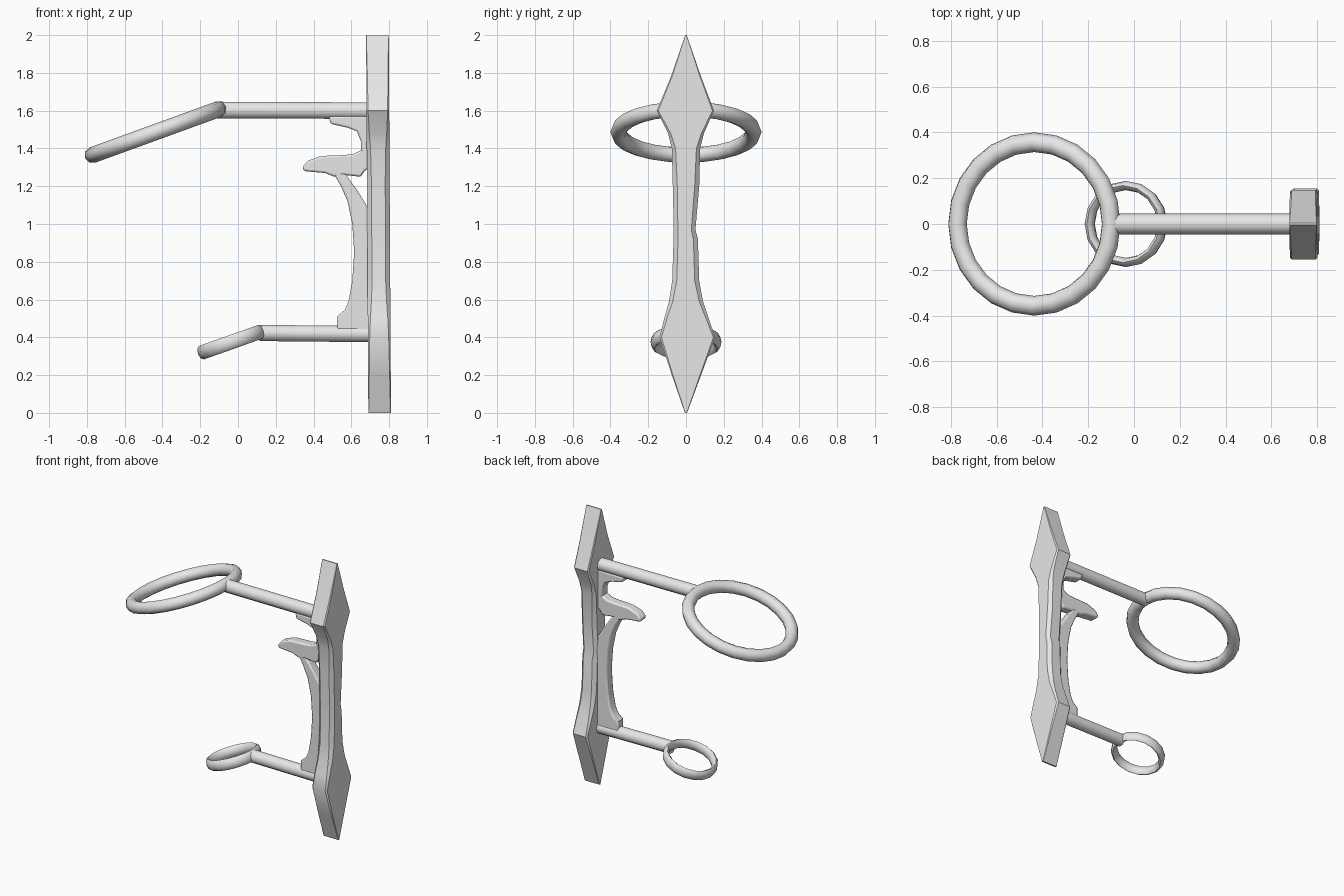
import bpy
import bmesh
import math
from mathutils import Vector, Matrix

cube = bpy.data.objects.get("Cube")
if cube:
    bpy.data.objects.remove(cube, do_unlink=True)

# Single plain grey finish
grey = bpy.data.materials.new("plain_grey")
grey.use_nodes = True
COLOUR = (0.8, 0.8, 0.8, 1)
grey.diffuse_color = COLOUR
grey.node_tree.nodes["Principled BSDF"].inputs["Base Color"].default_value = COLOUR


def finish(name, bm, angle=40):
    """Turn a bmesh into a smooth shaded object that keeps its sharp edges."""
    bmesh.ops.recalc_face_normals(bm, faces=bm.faces[:])
    mesh = bpy.data.meshes.new(name)
    bm.to_mesh(mesh)
    bm.free()
    mesh.materials.append(grey)
    obj = bpy.data.objects.new(name, mesh)
    bpy.context.collection.objects.link(obj)
    bpy.ops.object.select_all(action="DESELECT")
    obj.select_set(True)
    bpy.context.view_layer.objects.active = obj
    bpy.ops.object.shade_smooth_by_angle(angle=math.radians(angle))
    return obj


def skin(name, sections, closed=False, angle=40):
    """Bridge a row of equal sections, capping the ends unless closed."""
    bm = bmesh.new()
    loops = [[bm.verts.new(p) for p in s] for s in sections]
    pairs = list(zip(loops, loops[1:]))
    if closed:
        pairs.append((loops[-1], loops[0]))
    else:
        bm.faces.new(loops[0])
        bm.faces.new(loops[-1])
    n = len(loops[0])
    for a, b in pairs:
        for i in range(n):
            j = (i + 1) % n
            bm.faces.new((a[i], a[j], b[j], b[i]))
    return finish(name, bm, angle)


def turn(i, n):
    a = math.tau * i / n
    return math.cos(a), math.sin(a)


def ring(name, centre, radius, wide, tall, tilt, steps, sides=8):
    """Hoop with an oval tube, tipped down away from the plate."""
    move = Matrix.Translation(centre) @ Matrix.Rotation(-math.radians(tilt), 4, "Y")
    sections = []
    for i in range(steps):
        c, s = turn(i, steps)
        loop = []
        for k in range(sides):
            u, v = turn(k, sides)
            r = radius + wide * u
            loop.append(move @ Vector((r * c, r * s, tall * v)))
        sections.append(loop)
    skin(name, sections, closed=True, angle=60)


def arm(name, start, end, radius, sides=10):
    """Level rod along x; start and end are (x, z)."""
    sections = []
    for x, z in (start, end):
        circle = [turn(k, sides) for k in range(sides)]
        sections.append([(x, radius * u, z + radius * v) for u, v in circle])
    skin(name, sections, angle=50)


def slab(name, outline, half, bevel):
    """Side profile in x and z, given thickness in y and softened edges."""
    bm = bmesh.new()
    face = bm.faces.new([bm.verts.new((x, -half, z)) for x, z in outline])
    out = bmesh.ops.extrude_face_region(bm, geom=[face])
    moved = [v for v in out["geom"] if isinstance(v, bmesh.types.BMVert)]
    bmesh.ops.translate(bm, verts=moved, vec=(0, 2 * half, 0))
    obj = finish(name, bm)
    mod = obj.modifiers.new("soft_edges", "BEVEL")
    mod.width = bevel
    mod.segments = 2
    mod.limit_method = "ANGLE"
    mod.angle_limit = math.radians(50)


# Back plate: height, right edge, left edge, corner cut
stations = [
    (0.0, -0.006, 0.006, 0.002), (0.2, -0.075, 0.08, 0.006),
    (0.4, -0.14, 0.155, 0.01), (0.5, -0.115, 0.12, 0.014),
    (0.59, -0.09, 0.09, 0.02), (0.7, -0.073, 0.07, 0.024),
    (0.92, -0.066, 0.063, 0.024), (0.97, -0.065, 0.05, 0.022),
    (1.2, -0.07, 0.07, 0.024), (1.4, -0.075, 0.075, 0.02),
    (1.48, -0.095, 0.095, 0.014), (1.6, -0.155, 0.148, 0.008),
    (1.78, -0.08, 0.08, 0.006), (2.0, -0.004, 0.004, 0.001),
]
sections = []
for z, lo, hi, cut in stations:
    x0 = 0.69 - 0.006 * z
    x1 = 0.81 - 0.006 * z
    sections.append([
        (x0, lo + cut, z), (x0 + cut, lo, z), (x1 - cut, lo, z), (x1, lo + cut, z),
        (x1, hi - cut, z), (x1 - cut, hi, z), (x0 + cut, hi, z), (x0, hi - cut, z),
    ])
skin("back_plate", sections, angle=35)

# Hoops and their arms
ring("upper_ring", (-0.435, 0, 1.487), 0.357, 0.043, 0.043, 20, 24)
ring("lower_ring", (-0.035, 0, 0.375), 0.168, 0.02, 0.038, 19.5, 16)
arm("upper_arm", (-0.11, 1.603), (0.72, 1.6), 0.046)
arm("lower_arm", (0.115, 0.423), (0.73, 0.417), 0.045)

# Bracket below the upper arm, running down into the curved hook
slab("upper_bracket", [
    (0.48, 1.57), (0.49, 1.53), (0.58, 1.51), (0.63, 1.49), (0.65, 1.44),
    (0.65, 1.3), (0.72, 1.3), (0.72, 1.57)], 0.035, 0.01)
slab("hook", [
    (0.34, 1.3), (0.35, 1.28), (0.46, 1.27), (0.51, 1.25), (0.56, 1.26),
    (0.65, 1.25), (0.67, 1.28), (0.7, 1.3), (0.7, 1.4), (0.65, 1.39),
    (0.61, 1.37), (0.56, 1.365), (0.44, 1.36), (0.37, 1.335)], 0.035, 0.01)

# Curved guard between the hook and the lower arm
slab("curved_guard", [
    (0.5, 1.28), (0.545, 1.2), (0.58, 1.12), (0.605, 1.0), (0.615, 0.85),
    (0.605, 0.7), (0.585, 0.59), (0.565, 0.545), (0.525, 0.51), (0.525, 0.42),
    (0.72, 0.42), (0.72, 1.07), (0.68, 1.1), (0.63, 1.18), (0.565, 1.27)], 0.035, 0.01)
